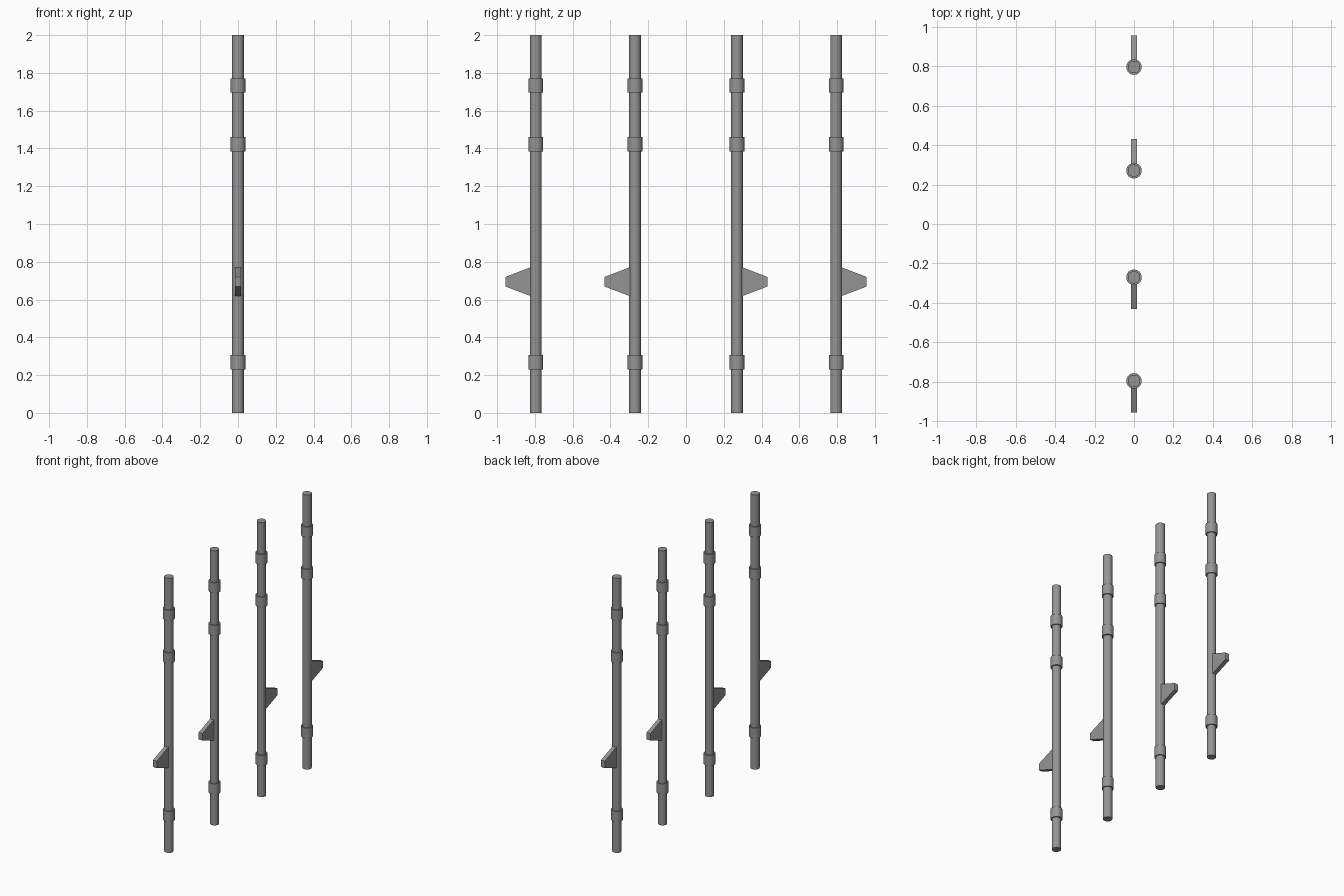
import bpy, bmesh

if "Cube" in bpy.data.objects:
    bpy.data.objects.remove(bpy.data.objects["Cube"])

POLE_R, COLLAR_R = 0.031, 0.039
COLLAR_Z = (0.268, 1.423, 1.733)

# Dark grey metal
metal = bpy.data.materials.new("dark_grey_metal")
metal.diffuse_color = (0.3, 0.3, 0.3, 1)
metal.use_nodes = True
metal.node_tree.nodes["Principled BSDF"].inputs["Base Color"].default_value = metal.diffuse_color


def cylinder(name, radius, y, z, depth):
    bpy.ops.mesh.primitive_cylinder_add(vertices=32, radius=radius, depth=depth,
                                        location=(0, y, z))
    ob = bpy.context.object
    ob.name = name
    ob.data.materials.append(metal)
    bpy.ops.object.shade_smooth_by_angle()


def bracket(name, y, side):
    # Tapered profile in the yz plane, extruded along x
    profile = [(0.022, 0.616), (0.161, 0.669), (0.161, 0.72), (0.022, 0.773)]
    bm = bmesh.new()
    face = bm.faces.new([bm.verts.new((-0.015, y + side * d, z)) for d, z in profile])
    ext = bmesh.ops.extrude_face_region(bm, geom=[face])
    verts = [v for v in ext["geom"] if isinstance(v, bmesh.types.BMVert)]
    bmesh.ops.translate(bm, verts=verts, vec=(0.03, 0, 0))
    # The extrusion may leave the source face behind or drop it: close either way
    bmesh.ops.holes_fill(bm, edges=[e for e in bm.edges if e.is_boundary])
    bmesh.ops.recalc_face_normals(bm, faces=bm.faces)
    mesh = bpy.data.meshes.new(name)
    bm.to_mesh(mesh)
    bm.free()
    mesh.materials.append(metal)
    bpy.context.collection.objects.link(bpy.data.objects.new(name, mesh))


# Four poles, brackets pointing outwards on each half
for side, label in ((-1, "front"), (1, "back")):
    for offset, place in ((0.27, "inner"), (0.795, "outer")):
        y = side * offset
        tag = f"{label}_{place}"
        cylinder(f"{tag}_pole", POLE_R, y, 1.0, 2.0)
        for i, z in enumerate(COLLAR_Z):
            cylinder(f"{tag}_collar_{i + 1}", COLLAR_R, y, z, 0.076)
        bracket(f"{tag}_bracket", y, side)
